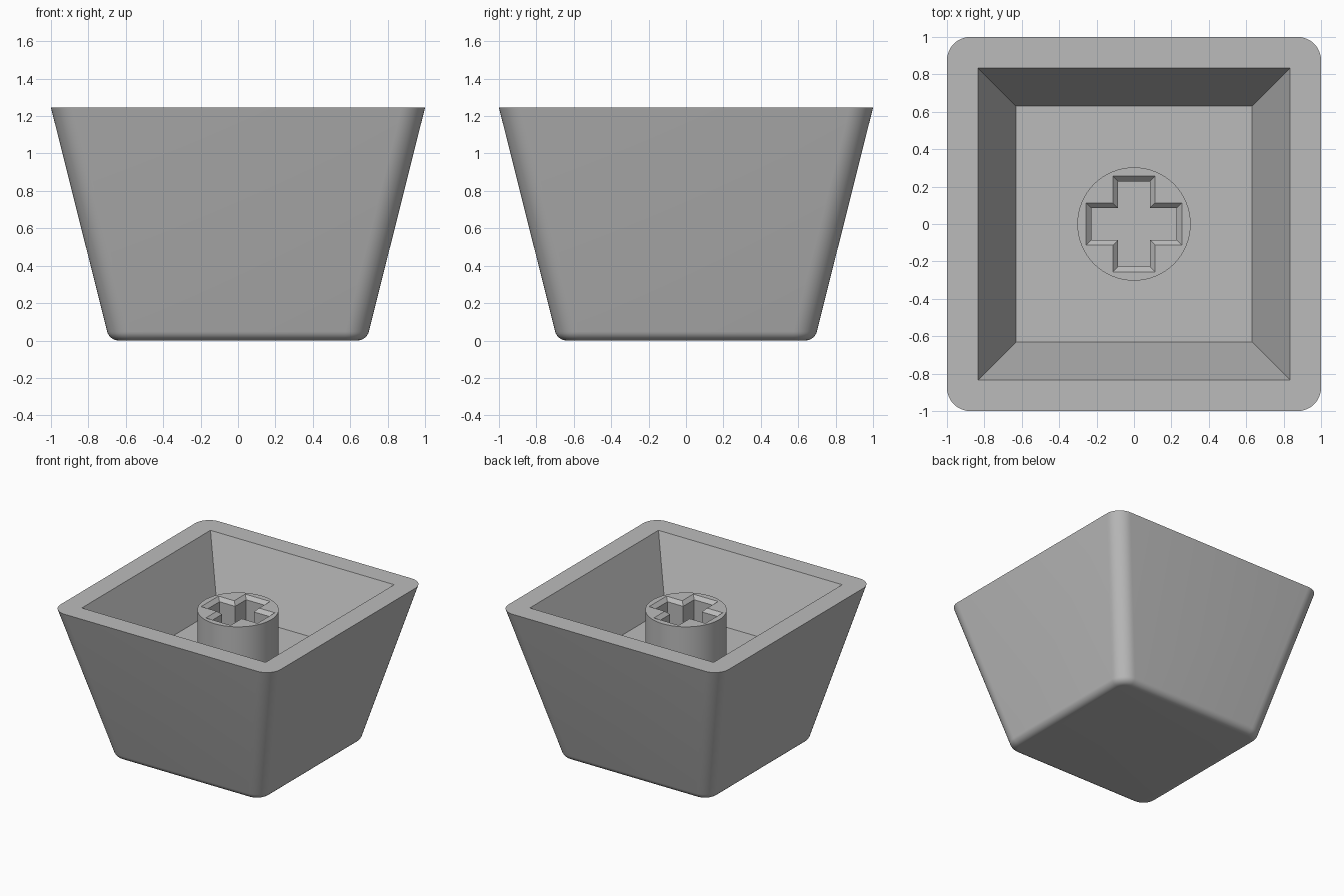
import bpy, bmesh, math

if "Cube" in bpy.data.objects:
    bpy.data.objects.remove(bpy.data.objects["Cube"])

HEIGHT = 1.245      # rim height
FLOOR = 0.73        # cavity floor height
STEM_TOP = 1.135

grey = bpy.data.materials.new("plain grey")
grey.diffuse_color = (0.5, 0.5, 0.5, 1)
grey.use_nodes = True
grey.node_tree.nodes["Principled BSDF"].inputs["Base Color"].default_value = grey.diffuse_color


def rounded_square(half, radius, z, steps=10):
    """Square outline; radius 0 repeats the corner points."""
    points = []
    c = half - radius
    for k, (sx, sy) in enumerate([(1, 1), (-1, 1), (-1, -1), (1, -1)]):
        for i in range(steps + 1):
            a = math.radians(90 * (k + i / steps))
            points.append((sx * c + radius * math.cos(a),
                           sy * c + radius * math.sin(a), z))
    return points


def cross(length, width, z):
    """Plus-shaped outline from arm half-length and half-width."""
    arm = [(length, -width), (length, width), (width, width)]
    points = []
    for k in range(4):
        c, s = [(1, 0), (0, 1), (-1, 0), (0, -1)][k]
        points += [(x * c - y * s, x * s + y * c, z) for x, y in arm]
    return points


def circle(radius, z, n=64):
    return [(radius * math.cos(2 * math.pi * i / n),
             radius * math.sin(2 * math.pi * i / n), z) for i in range(n)]


def loft(name, rings):
    """Skin a list of equal-length outlines and cap both ends."""
    bm = bmesh.new()
    loops = [[bm.verts.new(p) for p in ring] for ring in rings]
    for a, b in zip(loops, loops[1:]):
        for i in range(len(a)):
            j = (i + 1) % len(a)
            bm.faces.new((a[i], a[j], b[j], b[i]))
    bm.faces.new(loops[0][::-1])
    bm.faces.new(loops[-1])
    bmesh.ops.remove_doubles(bm, verts=bm.verts, dist=1e-5)
    bmesh.ops.recalc_face_normals(bm, faces=bm.faces)
    mesh = bpy.data.meshes.new(name)
    bm.to_mesh(mesh)
    bm.free()
    mesh.materials.append(grey)
    obj = bpy.data.objects.new(name, mesh)
    bpy.context.collection.objects.link(obj)
    return obj


def smooth(obj):
    bpy.ops.object.select_all(action='DESELECT')
    obj.select_set(True)
    bpy.context.view_layer.objects.active = obj
    bpy.ops.object.shade_smooth_by_angle(angle=math.radians(30))


# Tapered shell: rounded lower edge, sloped walls, flat rim, sharp cavity
EDGE, CORNER = 0.064, 0.125
slope = math.atan2(0.3125, HEIGHT)
sweep = math.pi / 2 - slope
flat = 0.6875 - EDGE * math.tan(sweep / 2)
rings = []
for i in range(9):
    a = sweep * i / 8
    half = flat + EDGE * math.sin(a)
    wall = flat + EDGE * math.sin(sweep)
    rings.append(rounded_square(half, CORNER - (wall - half),
                                EDGE * (1 - math.cos(a))))
rings.append(rounded_square(1.0, CORNER, HEIGHT))
rings.append(rounded_square(0.835, 0, HEIGHT))
rings.append(rounded_square(0.63, 0, FLOOR))
shell = loft("shell", rings)
smooth(shell)

# Round stem with a chamfered cross-shaped socket
stem = loft("stem", [circle(0.303, FLOOR - 0.03), circle(0.303, STEM_TOP)])
CHAMFER = 0.028
cutter = loft("socket_cutter", [
    cross(0.228, 0.085, FLOOR),
    cross(0.228, 0.085, STEM_TOP - CHAMFER),
    cross(0.256, 0.113, STEM_TOP),
    cross(0.256, 0.113, STEM_TOP + 0.1)])
cutter.hide_render = True
cut = stem.modifiers.new("socket", 'BOOLEAN')
cut.operation = 'DIFFERENCE'
cut.solver = 'EXACT'
cut.object = cutter
bpy.context.view_layer.objects.active = stem
bpy.ops.object.modifier_apply(modifier=cut.name)
bpy.data.objects.remove(cutter)
smooth(stem)
